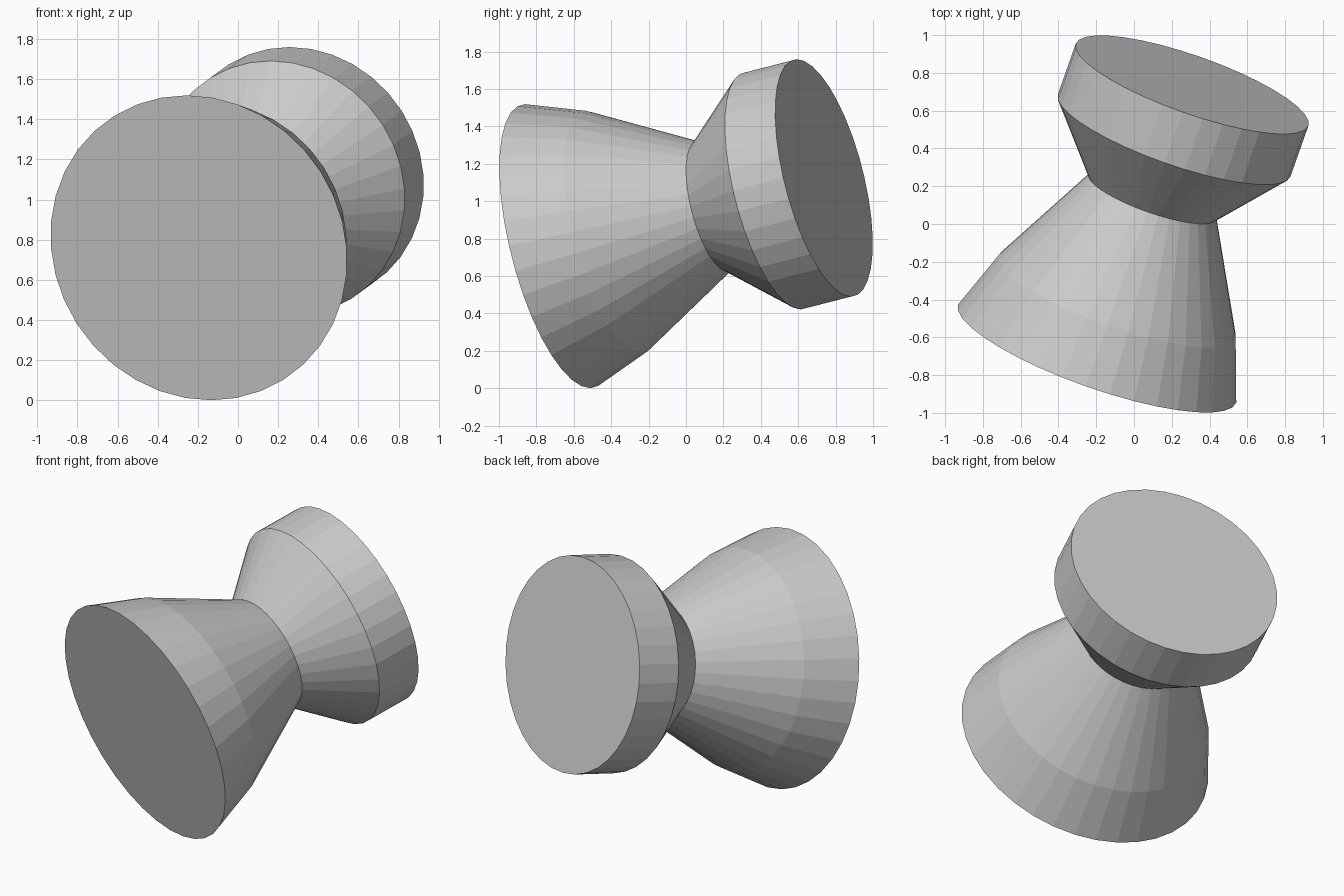
import bpy, bmesh, math
from mathutils import Vector

if "Cube" in bpy.data.objects:
    bpy.data.objects.remove(bpy.data.objects["Cube"])

SIDES = 36
# Lathe profile: (distance along axis, radius)
PROFILE = [(0.0, 0.781), (0.325, 0.666), (0.905, 0.358), (1.26, 0.653), (1.553, 0.653)]
START = Vector((-0.195, -0.686, 0.76))      # centre of the large end
END = Vector((0.3075, 0.7375, 1.125))       # centre of the small end

# Turned spool: rings bridged along the axis, flat caps
bm = bmesh.new()
rings = []
for d, r in PROFILE:
    rings.append([bm.verts.new((r * math.cos(2 * math.pi * i / SIDES),
                                r * math.sin(2 * math.pi * i / SIDES), d))
                  for i in range(SIDES)])
for a, b in zip(rings, rings[1:]):
    for i in range(SIDES):
        j = (i + 1) % SIDES
        bm.faces.new((a[i], a[j], b[j], b[i]))
bm.faces.new(rings[0][::-1])
bm.faces.new(rings[-1])
bmesh.ops.recalc_face_normals(bm, faces=bm.faces)

mesh = bpy.data.meshes.new("spool")
bm.to_mesh(mesh)
bm.free()
spool = bpy.data.objects.new("spool", mesh)
bpy.context.collection.objects.link(spool)

# Tilt the axis into place
spool.location = START
spool.rotation_euler = (END - START).to_track_quat('Z', 'Y').to_euler()
